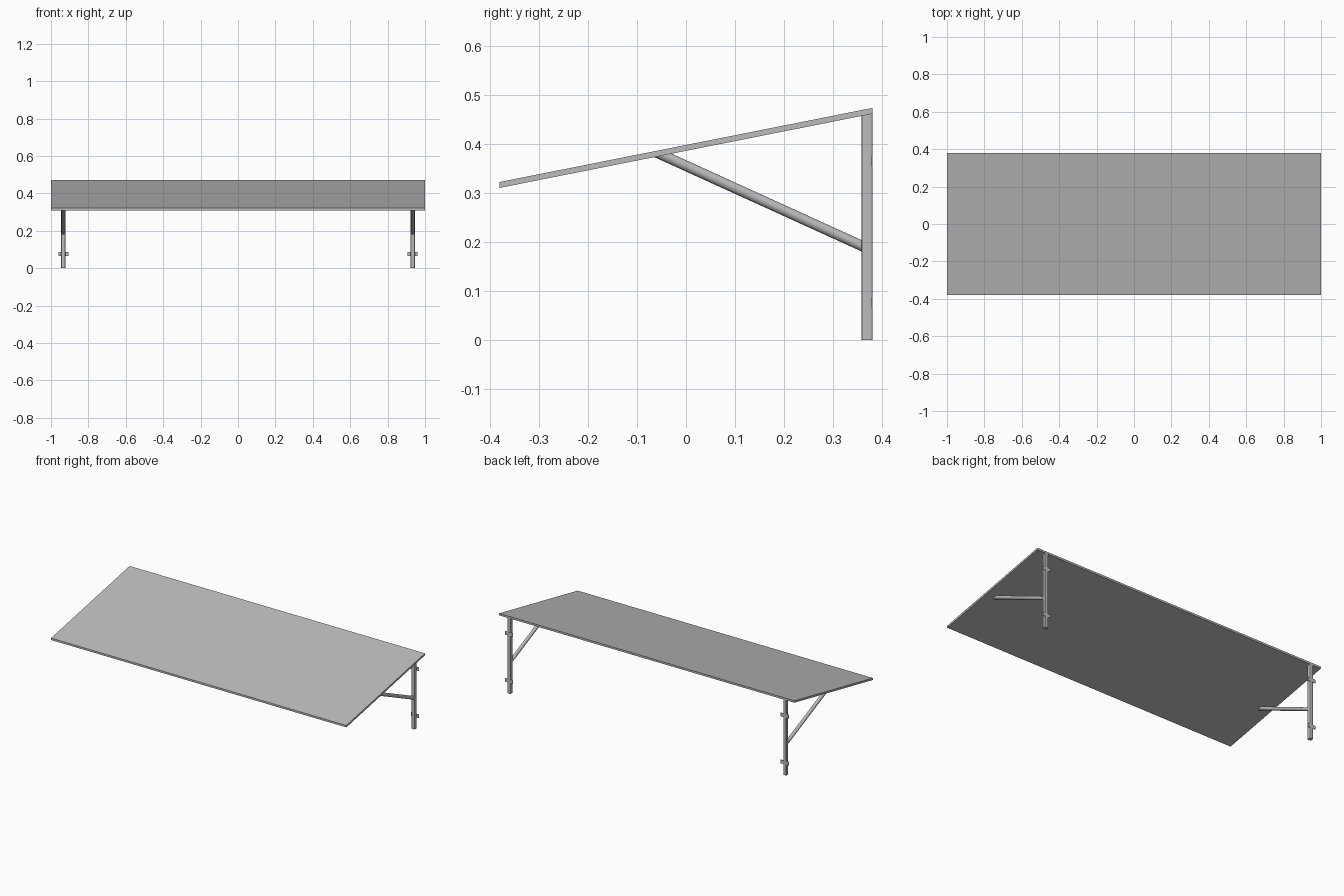
import bpy
import bmesh
import math
from mathutils import Vector
from mathutils.geometry import intersect_line_plane

cube = bpy.data.objects.get("Cube")
if cube:
    bpy.data.objects.remove(cube, do_unlink=True)

# One grey material
grey = bpy.data.materials.new("plain_grey")
grey.use_nodes = True
colour = (0.5, 0.5, 0.5, 1)
grey.diffuse_color = colour
grey.node_tree.nodes["Principled BSDF"].inputs["Base Color"].default_value = colour

BACK, POST_FRONT, POST_X = 0.38, 0.358, 0.934
LOW, HIGH, THICK = 0.31, 0.461, 0.012
SLOPE = (HIGH - LOW) / (2 * BACK)
UNDERSIDE = (Vector((0, BACK, HIGH)), Vector((0, -SLOPE, 1)))
GROUND = (Vector((0, 0, 0)), Vector((0, 0, 1)))
FRONT_OF_POST = (Vector((0, POST_FRONT, 0)), Vector((0, 1, 0)))


def add_prism(name, ring_a, ring_b, smooth=False):
    """Solid between two matching rings of points."""
    bm = bmesh.new()
    a = [bm.verts.new(p) for p in ring_a]
    b = [bm.verts.new(p) for p in ring_b]
    bm.faces.new(a)
    bm.faces.new(b)
    for i in range(len(a)):
        j = (i + 1) % len(a)
        bm.faces.new((a[i], a[j], b[j], b[i]))
    bmesh.ops.recalc_face_normals(bm, faces=bm.faces)
    mesh = bpy.data.meshes.new(name)
    bm.to_mesh(mesh)
    bm.free()
    mesh.materials.append(grey)
    obj = bpy.data.objects.new(name, mesh)
    bpy.context.collection.objects.link(obj)
    if smooth:
        bpy.ops.object.select_all(action='DESELECT')
        obj.select_set(True)
        bpy.context.view_layer.objects.active = obj
        bpy.ops.object.shade_smooth_by_angle(angle=math.radians(35))
    return obj


def add_bar(name, ring, axis, plane_a, plane_b):
    """Sweep a ring along an axis and trim it at two planes."""
    ends = [[intersect_line_plane(p, p + axis, *plane) for p in ring]
            for plane in (plane_a, plane_b)]
    return add_prism(name, *ends, smooth=True)


def rounded_square(centre, half, radius, steps=4):
    points = []
    for corner in range(4):
        mid = math.radians(45 + 90 * corner)
        inner = centre + Vector((math.copysign(half - radius, math.cos(mid)),
                                 math.copysign(half - radius, math.sin(mid)), 0))
        for k in range(steps + 1):
            t = math.radians(90 * (corner + k / steps))
            points.append(inner + radius * Vector((math.cos(t), math.sin(t), 0)))
    return points


def add_box(name, x, y, z):
    rings = [[Vector((px, py, pz)) for px, py in
              ((x[0], y[0]), (x[1], y[0]), (x[1], y[1]), (x[0], y[1]))] for pz in z]
    return add_prism(name, *rings)


# Sloping roof panel with upright edges
side = [(-BACK, LOW), (BACK, HIGH), (BACK, HIGH + THICK), (-BACK, LOW + THICK)]
add_prism("roof_panel", *[[Vector((x, y, z)) for y, z in side] for x in (-1, 1)])

for label, sign in (("left", 1), ("right", -1)):
    x = sign * POST_X

    # Upright post
    half = (BACK - POST_FRONT) / 2
    centre = Vector((x, BACK - half, 0))
    add_bar(label + "_post", rounded_square(centre, half, 0.004),
            Vector((0, 0, 1)), GROUND, UNDERSIDE)

    # Round diagonal brace
    start = Vector((x, POST_FRONT, 0.192))
    axis = Vector((0, -1, 0.455)).normalized()
    across = Vector((1, 0, 0))
    up = axis.cross(across)
    ring = [start + 0.0105 * (math.cos(t) * across + math.sin(t) * up)
            for t in (math.tau * i / 24 for i in range(24))]
    add_bar(label + "_brace", ring, axis, FRONT_OF_POST, UNDERSIDE)

    # Thin wall plates behind the post
    for level, z in (("lower", 0.066), ("upper", 0.354)):
        add_box(f"{label}_{level}_wall_plate", (x - 0.027, x + 0.027),
                (BACK - 0.0025, BACK + 0.0003), (z, z + 0.022))
